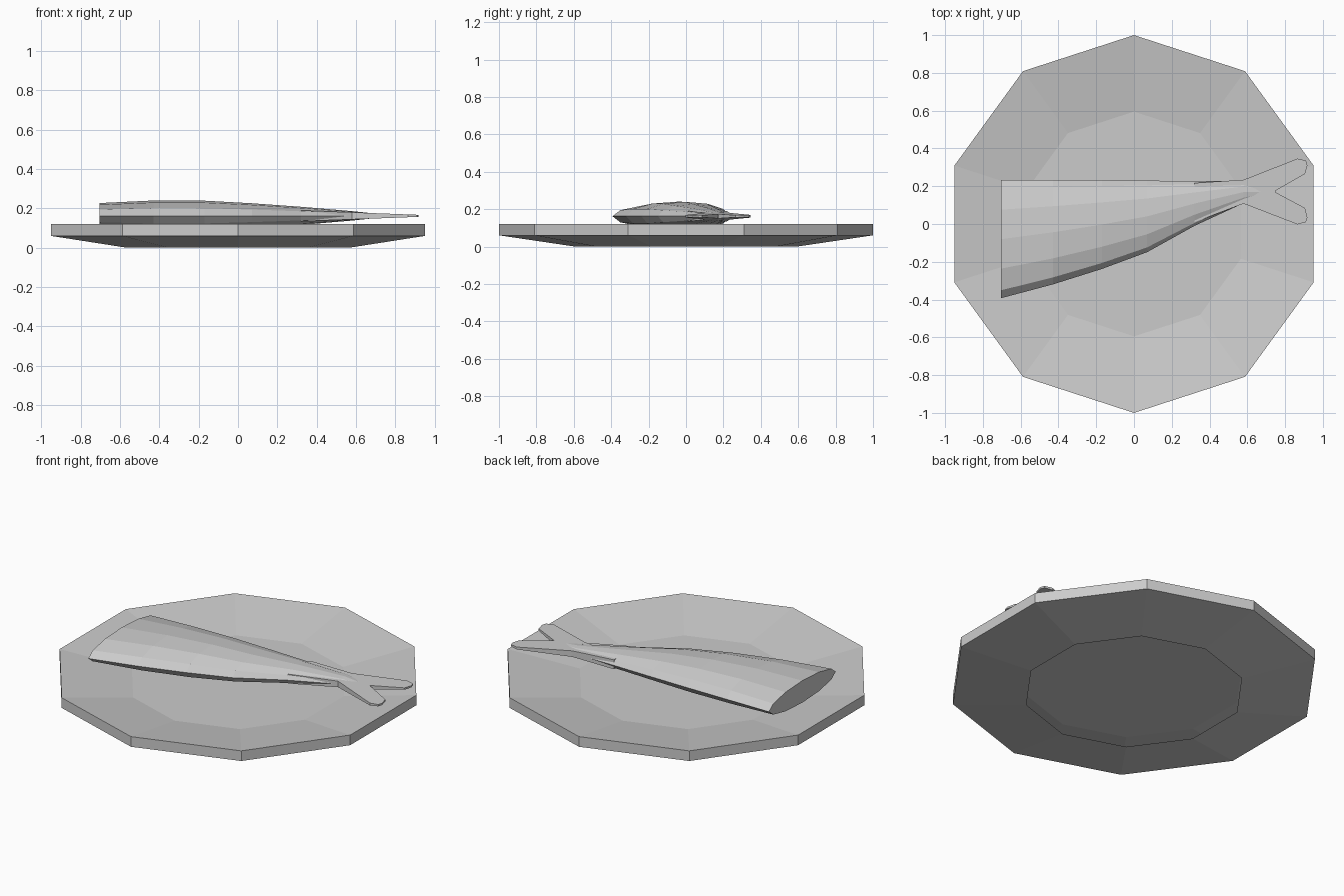
import bpy, bmesh
from math import sin, cos, pi

if "Cube" in bpy.data.objects:
    bpy.data.objects.remove(bpy.data.objects["Cube"])


def finish(bm, name):
    bmesh.ops.recalc_face_normals(bm, faces=bm.faces)
    mesh = bpy.data.meshes.new(name)
    bm.to_mesh(mesh)
    bm.free()
    obj = bpy.data.objects.new(name, mesh)
    bpy.context.collection.objects.link(obj)
    return obj


def bridge(bm, a, b):
    n = len(a)
    for i in range(n):
        j = (i + 1) % n
        bm.faces.new((a[i], a[j], b[j], b[i]))


def loft(name, rings, cap_start=True):
    """Skin a list of closed point rings and cap the ends."""
    bm = bmesh.new()
    loops = [[bm.verts.new(p) for p in ring] for ring in rings]
    for a, b in zip(loops, loops[1:]):
        bridge(bm, a, b)
    if cap_start:
        bm.faces.new(loops[0])
    bm.faces.new(loops[-1])
    return finish(bm, name)


# Ten-sided shallow plate, open underneath: (radius, height) from underside to inner floor
plate_profile = [(0.595, 0.0), (1.0, 0.06), (1.0, 0.12), (0.595, 0.06)]
loft("plate", [[(r * cos(pi / 2 + i * pi / 5), r * sin(pi / 2 + i * pi / 5), z)
                for i in range(10)] for r, z in plate_profile], cap_start=False)

# Fish body, cut at the left: x, low y, high y, half height
MID_Z = 0.162
stations = [
    (-0.705, -0.393, 0.232, 0.065),
    (-0.43, -0.320, 0.232, 0.078),
    (-0.17, -0.238, 0.232, 0.077),
    (0.07, -0.149, 0.230, 0.064),
    (0.32, -0.010, 0.226, 0.046),
    (0.58, 0.110, 0.228, 0.024),
    (0.75, 0.168, 0.174, 0.006),
]
loft("fish_body", [[(x, (lo + hi) / 2 + (hi - lo) / 2 * cos(i * pi / 6),
                     MID_Z + h * sin(i * pi / 6)) for i in range(12)]
                   for x, lo, hi, h in stations])

# Forked tail wedge, rooted inside the body and thinning to its tips
outline = [(0.32, 0.217), (0.58, 0.234), (0.865, 0.346), (0.91, 0.336),
           (0.918, 0.31), (0.905, 0.265), (0.742, 0.172), (0.905, 0.085),
           (0.918, 0.035), (0.91, 0.01), (0.865, -0.002), (0.58, 0.108),
           (0.32, 0.01)]
loft("fish_tail", [[(x, y, MID_Z + s * (0.005 + 0.038 * (0.92 - x)))
                    for x, y in outline] for s in (-1, 1)])
